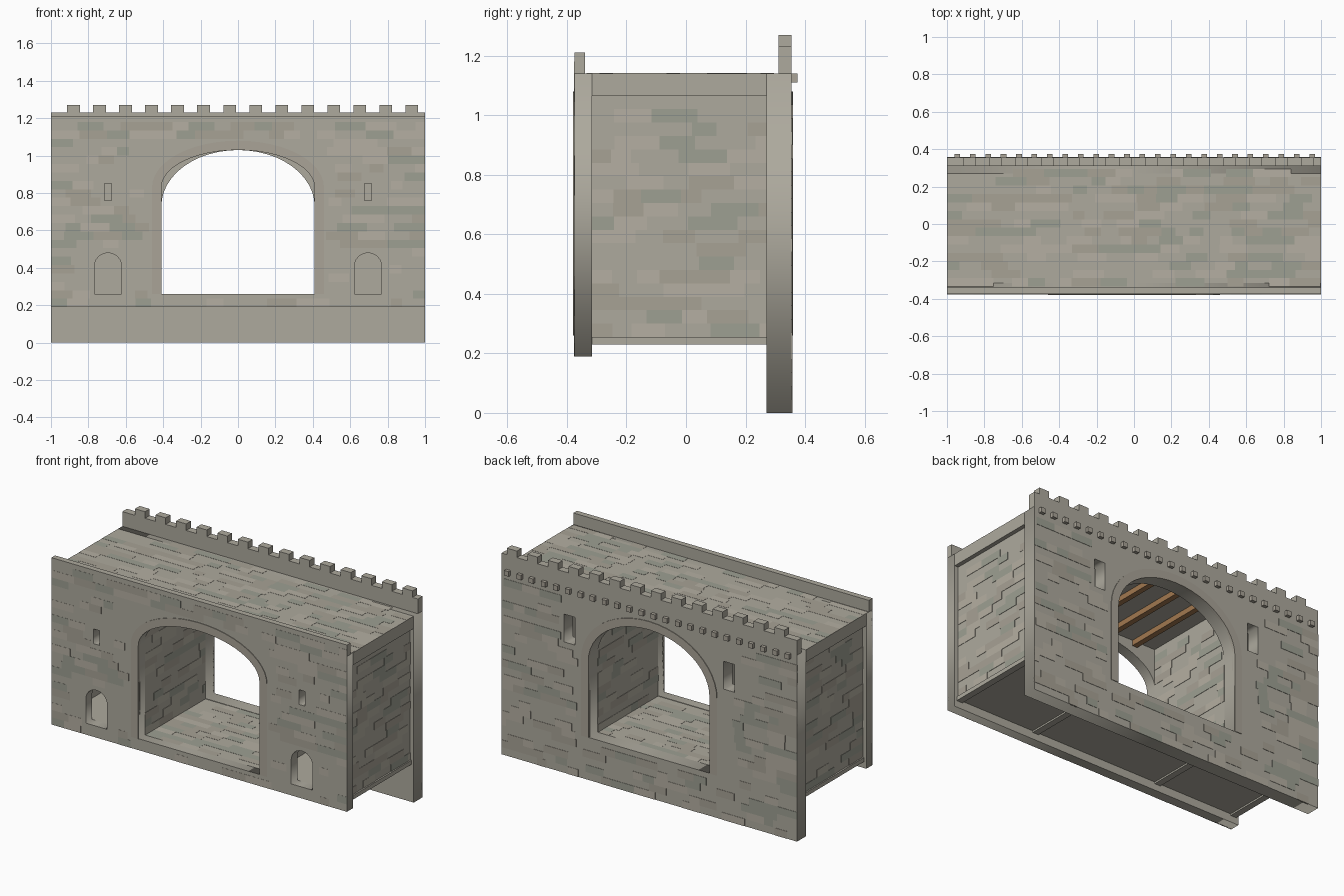
import bpy, bmesh, math, random
from mathutils import Matrix, Vector

if "Cube" in bpy.data.objects:
    bpy.data.objects.remove(bpy.data.objects["Cube"])

random.seed(4)


def material(name, rgb):
    m = bpy.data.materials.new(name)
    m.diffuse_color = (*rgb, 1)
    m.use_nodes = True
    m.node_tree.nodes["Principled BSDF"].inputs["Base Color"].default_value = m.diffuse_color
    return m


STONE = material("stone", (0.42, 0.40, 0.34))
TRIM = material("trim_stone", (0.40, 0.37, 0.31))
WOOD = material("wood", (0.36, 0.19, 0.08))
TONES = [material("pale_stone", (0.46, 0.43, 0.36)),
         material("green_stone", (0.34, 0.35, 0.29)),
         material("warm_stone", (0.39, 0.36, 0.30))]


def add_mesh(name, mesh, mat):
    ob = bpy.data.objects.new(name, mesh)
    bpy.context.collection.objects.link(ob)
    mesh.materials.clear()
    mesh.materials.append(mat)
    return ob


def boxes(name, bounds, mat=STONE):
    """One object from a list of (x0, x1, y0, y1, z0, z1) boxes."""
    bm = bmesh.new()
    for x0, x1, y0, y1, z0, z1 in bounds:
        size = Matrix.Diagonal((x1 - x0, y1 - y0, z1 - z0, 1))
        mid = Matrix.Translation(((x0 + x1) / 2, (y0 + y1) / 2, (z0 + z1) / 2))
        bmesh.ops.create_cube(bm, size=1, matrix=mid @ size)
    mesh = bpy.data.meshes.new(name)
    bm.to_mesh(mesh)
    bm.free()
    return add_mesh(name, mesh, mat)


def panel(name, outlines, y0, y1, mat=STONE):
    """Extrude x-z outlines (inner ones become holes) from y0 to y1."""
    cu = bpy.data.curves.new(name, 'CURVE')
    cu.dimensions = '2D'
    cu.fill_mode = 'BOTH'
    cu.extrude = (y1 - y0) / 2
    for pts in outlines:
        sp = cu.splines.new('POLY')
        sp.points.add(len(pts) - 1)
        for p, (x, z) in zip(sp.points, pts):
            p.co = (x, z, 0, 1)
        sp.use_cyclic_u = True
    tmp = bpy.data.objects.new(name + "_curve", cu)
    bpy.context.collection.objects.link(tmp)
    dg = bpy.context.evaluated_depsgraph_get()
    mesh = bpy.data.meshes.new_from_object(tmp.evaluated_get(dg))
    bpy.data.objects.remove(tmp)
    mesh.transform(Matrix.Translation((0, (y0 + y1) / 2, 0)) @ Matrix.Rotation(math.pi / 2, 4, 'X'))
    return add_mesh(name, mesh, mat)


def rect(x0, x1, z0, z1):
    return [(x0, z0), (x1, z0), (x1, z1), (x0, z1)]


def arch(cx, hw, z0, spring, rise, n=24):
    top = [(cx - hw * math.cos(math.pi * i / n), spring + rise * math.sin(math.pi * i / n))
           for i in range(n + 1)]
    return [(cx - hw, z0)] + top + [(cx + hw, z0)]


def stones(name, u_range, v_range, place, blocked=()):
    """Thin random facing stones laid in courses; place maps (u0,u1,v0,v1) to a box."""
    groups = [[], [], []]
    v, h = v_range[0], 0.045
    while v + h <= v_range[1] + 1e-6:
        u = u_range[0]
        while u < u_range[1] - 0.02:
            u1 = min(u + random.uniform(0.06, 0.17), u_range[1])
            hit = any(u < b[1] and u1 > b[0] and v < b[3] and v + h > b[2] for b in blocked)
            if not hit and random.random() < 0.55:
                random.choice(groups).append(place(u, u1, v, v + h))
            u = u1
        v += h
    for g, mat in zip(groups, TONES):
        boxes(name + "_" + mat.name, g, mat)


SIDES = (-1, 1)

# front wall with gateway, doors and slit windows
F_ARCH = (0.83, 0.20)
B_ARCH = (0.73, 0.30)
front_holes = [arch(0, 0.41, 0.26, *F_ARCH)]
back_holes = [arch(0, 0.41, 0.26, *B_ARCH)]
for s in SIDES:
    front_holes.append(arch(s * 0.695, 0.0725, 0.26, 0.4075, 0.0725, 12))
    front_holes.append(rect(s * 0.695 - 0.02, s * 0.695 + 0.02, 0.76, 0.85))
    back_holes.append(rect(s * 0.54 - 0.037, s * 0.54 + 0.037, 0.80, 0.97))
panel("front_wall", [rect(-1, 1, 0.19, 1.14)] + front_holes, -0.375, -0.315)
panel("back_wall", [rect(-1, 1, 0, 1.14)] + back_holes, 0.27, 0.355)

# arch surrounds
for label, (spring, rise), y0, y1 in (("front", F_ARCH, -0.379, -0.36), ("back", B_ARCH, 0.34, 0.359)):
    ring = arch(0, 0.46, 0.26, spring, rise + 0.05) + arch(0, 0.41, 0.26, spring, rise)[::-1]
    panel(label + "_arch_surround", [ring], y0, y1, TRIM)

# parapets, battlements and corbels
boxes("front_parapet", [(-1, 1, -0.375, -0.34, 1.14, 1.21)])
boxes("back_parapet", [(-1, 1, 0.31, 0.355, 1.14, 1.23)])
boxes("battlements", [(x - 0.034, x + 0.034, 0.31, 0.355, 1.23, 1.27)
                      for x in (-0.88 + 0.1392 * i for i in range(14))])
boxes("corbels", [(x - 0.015, x + 0.015, 0.35, 0.375, 1.11, 1.14)
                  for x in (-0.945 + 0.0825 * i for i in range(24))], TRIM)

# roof, floor, end walls, passage walls
boxes("roof", [(-1, 1, -0.315, 0.27, 1.065, 1.14)])
boxes("floor", [(-0.97, 0.97, -0.315, 0.27, 0.24, 0.257)])
for s, label in ((-1, "left"), (1, "right")):
    def span(a, b):
        return tuple(sorted((s * a, s * b)))
    boxes(label + "_end_wall", [(*span(0.93, 0.975), -0.315, 0.27, 0.255, 1.065)])
    boxes(label + "_end_sill", [(*span(0.945, 0.985), -0.315, 0.27, 0.23, 0.255)])
    boxes(label + "_passage_wall", [(*span(0.41, 0.45), -0.315, 0.27, 0.23, 1.065)])

# ceiling beams in the passage
boxes("ceiling_beams", [(x - 0.017, x + 0.017, -0.315, 0.27, 1.032, 1.066)
                        for x in (-0.27, -0.09, 0.09, 0.27)], WOOD)

# facing stones
gate = (-0.47, 0.47, 0.25, 1.09)
front_block = [gate] + [(s * 0.695 - 0.09, s * 0.695 + 0.09, 0.25, 0.49) for s in SIDES]
front_block += [(s * 0.695 - 0.03, s * 0.695 + 0.03, 0.75, 0.86) for s in SIDES]
back_block = [gate] + [(s * 0.54 - 0.04, s * 0.54 + 0.04, 0.79, 0.98) for s in SIDES]
stones("front_stones", (-1, 1), (0.19, 1.19),
       lambda a, b, c, d: (a, b, -0.376, -0.37, c, d), front_block)
stones("back_stones", (-1, 1), (0, 1.10),
       lambda a, b, c, d: (a, b, 0.35, 0.357, c, d), back_block)
stones("roof_stones", (-1, 1), (-0.335, 0.31),
       lambda a, b, c, d: (a, b, c, d, 1.135, 1.141))
stones("floor_stones", (-0.41, 0.41), (-0.315, 0.27),
       lambda a, b, c, d: (a, b, c, d, 0.25, 0.258))
for s, label in ((-1, "left"), (1, "right")):
    x0, x1 = sorted((s * 0.97, s * 0.977))
    stones(label + "_end_stones", (-0.315, 0.27), (0.255, 1.065),
           lambda a, b, c, d: (x0, x1, a, b, c, d))
    p0, p1 = sorted((s * 0.408, s * 0.415))
    stones(label + "_passage_stones", (-0.315, 0.27), (0.26, 1.065),
           lambda a, b, c, d: (p0, p1, a, b, c, d))
